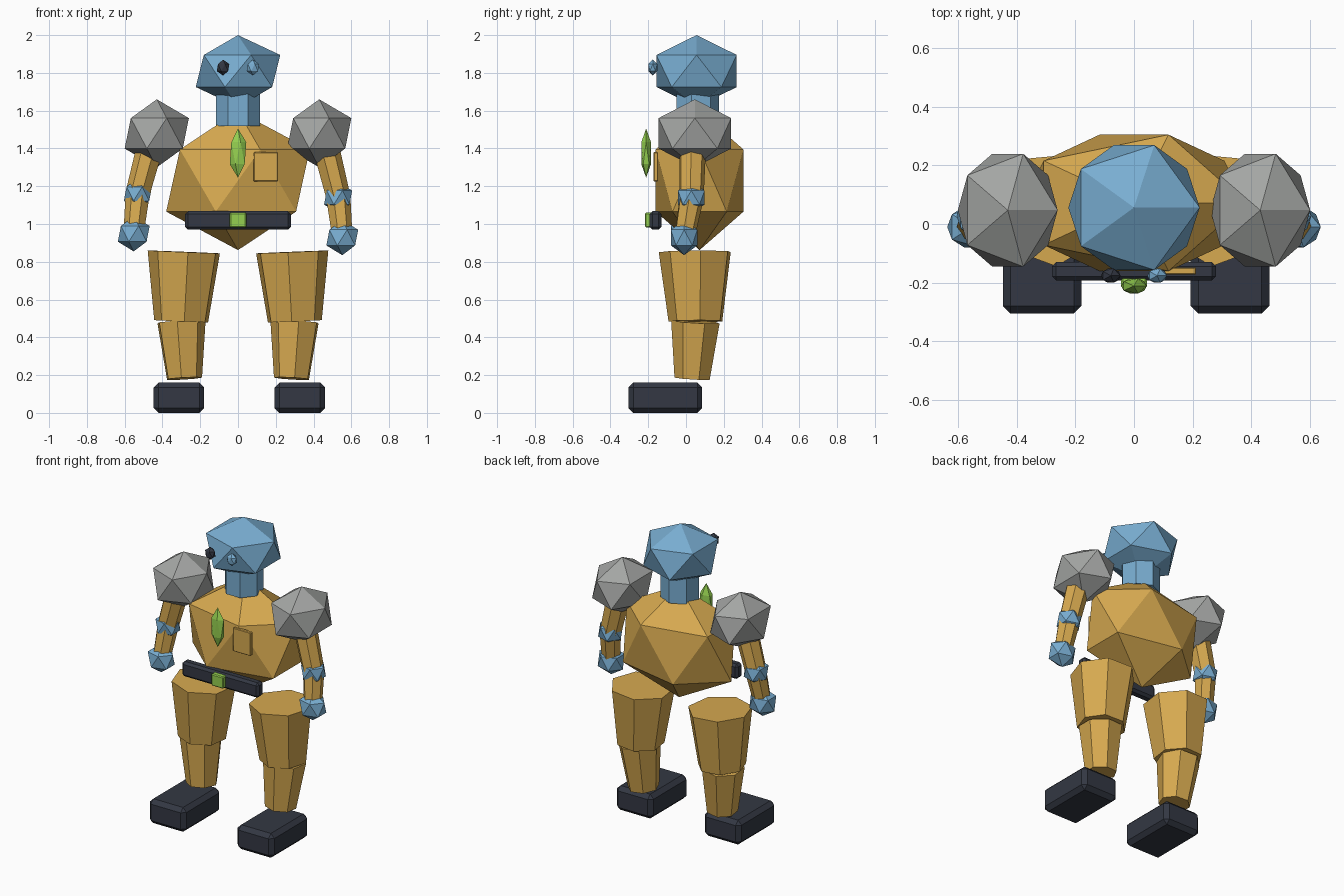
import bpy, bmesh
from mathutils import Vector, Matrix

cube = bpy.data.objects.get("Cube")
if cube:
    bpy.data.objects.remove(cube, do_unlink=True)


def material(name, rgb):
    mat = bpy.data.materials.new(name)
    mat.use_nodes = True
    color = (*rgb, 1)
    mat.diffuse_color = color
    bsdf = mat.node_tree.nodes["Principled BSDF"]
    bsdf.inputs["Base Color"].default_value = color
    bsdf.inputs["Roughness"].default_value = 0.8
    return mat


GOLD = material("gold", (0.68, 0.40, 0.08))
BLUE = material("sky blue", (0.19, 0.42, 0.64))
GRAY = material("stone gray", (0.37, 0.38, 0.37))
DARK = material("dark slate", (0.033, 0.039, 0.056))
GREEN = material("leaf green", (0.30, 0.63, 0.08))


def finish(name, bm, mat):
    bmesh.ops.recalc_face_normals(bm, faces=bm.faces)
    mesh = bpy.data.meshes.new(name)
    bm.to_mesh(mesh)
    bm.free()
    mesh.materials.append(mat)
    obj = bpy.data.objects.new(name, mesh)
    bpy.context.collection.objects.link(obj)
    return obj


def gem(name, center, radii, mat):
    """Stretched icosahedron."""
    bm = bmesh.new()
    bmesh.ops.create_icosphere(bm, subdivisions=1, radius=1)
    bm.transform(Matrix.Translation(center) @ Matrix.Diagonal((*radii, 1)))
    return finish(name, bm, mat)


def limb(name, start, end, r_start, r_end, mat, sides=7):
    """Tapered prism between two points."""
    start, end = Vector(start), Vector(end)
    axis = end - start
    bm = bmesh.new()
    bmesh.ops.create_cone(bm, cap_ends=True, segments=sides,
                          radius1=r_start, radius2=r_end, depth=axis.length)
    turn = axis.to_track_quat('Z', 'Y').to_matrix().to_4x4()
    bm.transform(Matrix.Translation((start + end) / 2) @ turn)
    return finish(name, bm, mat)


def block(name, low, high, bevel, mat):
    """Box between two corners with chamfered edges."""
    low, high = Vector(low), Vector(high)
    bm = bmesh.new()
    bmesh.ops.create_cube(bm, size=1)
    bm.transform(Matrix.Translation((low + high) / 2)
                 @ Matrix.Diagonal((*(high - low), 1)))
    bmesh.ops.bevel(bm, geom=bm.edges[:], offset=bevel, segments=1,
                    affect='EDGES', profile=0.5)
    return finish(name, bm, mat)


# Body, neck and head
gem("torso", (0, 0.072, 1.23), (0.425, 0.273, 0.368), GOLD)
limb("neck", (0, 0.056, 1.74), (0, 0.056, 1.52), 0.119, 0.119, BLUE)
gem("head", (0, 0.056, 1.81), (0.25, 0.25, 0.19), BLUE)
gem("right_eye", (-0.079, -0.176, 1.828), (0.037, 0.028, 0.042), DARK)
gem("left_eye", (0.079, -0.176, 1.828), (0.037, 0.028, 0.042), BLUE)

# Chest details and belt
gem("chest_crystal", (0, -0.211, 1.375), (0.049, 0.03, 0.13), GREEN)
block("chest_plate", (0.083, -0.172, 1.225), (0.212, -0.148, 1.38), 0.004, GOLD)
block("belt", (-0.28, -0.193, 0.97), (0.28, -0.13, 1.068), 0.015, DARK)
block("belt_buckle", (-0.044, -0.218, 0.982), (0.044, -0.178, 1.06), 0.006, GREEN)

# Arms and legs; the left arm hangs a little lower
for side, s, drop in (("right", -1, 0), ("left", 1, 0.02)):
    elbow = (s * 0.53, 0.028, 1.16 - drop)
    hand = (s * 0.552, -0.01, 0.948 - drop)
    gem(side + "_shoulder", (s * 0.43, 0.047, 1.48), (0.19, 0.226, 0.18), GRAY)
    limb(side + "_upper_arm", (s * 0.45, 0.035, 1.46), elbow, 0.074, 0.066, GOLD)
    gem(side + "_elbow", elbow, (0.083, 0.083, 0.083), BLUE)
    limb(side + "_forearm", elbow, hand, 0.066, 0.055, GOLD)
    gem(side + "_hand", hand, (0.094, 0.082, 0.093), BLUE)

    limb(side + "_thigh", (s * 0.283, 0.052, 0.852), (s * 0.298, 0.054, 0.485),
         0.197, 0.147, GOLD)
    limb(side + "_shin", (s * 0.303, 0.052, 0.482), (s * 0.286, 0.034, 0.182),
         0.132, 0.096, GOLD)
    foot_x = s * 0.32 + 0.007
    block(side + "_foot", (foot_x - 0.134, -0.305, 0), (foot_x + 0.134, 0.086, 0.16),
          0.026, DARK)
